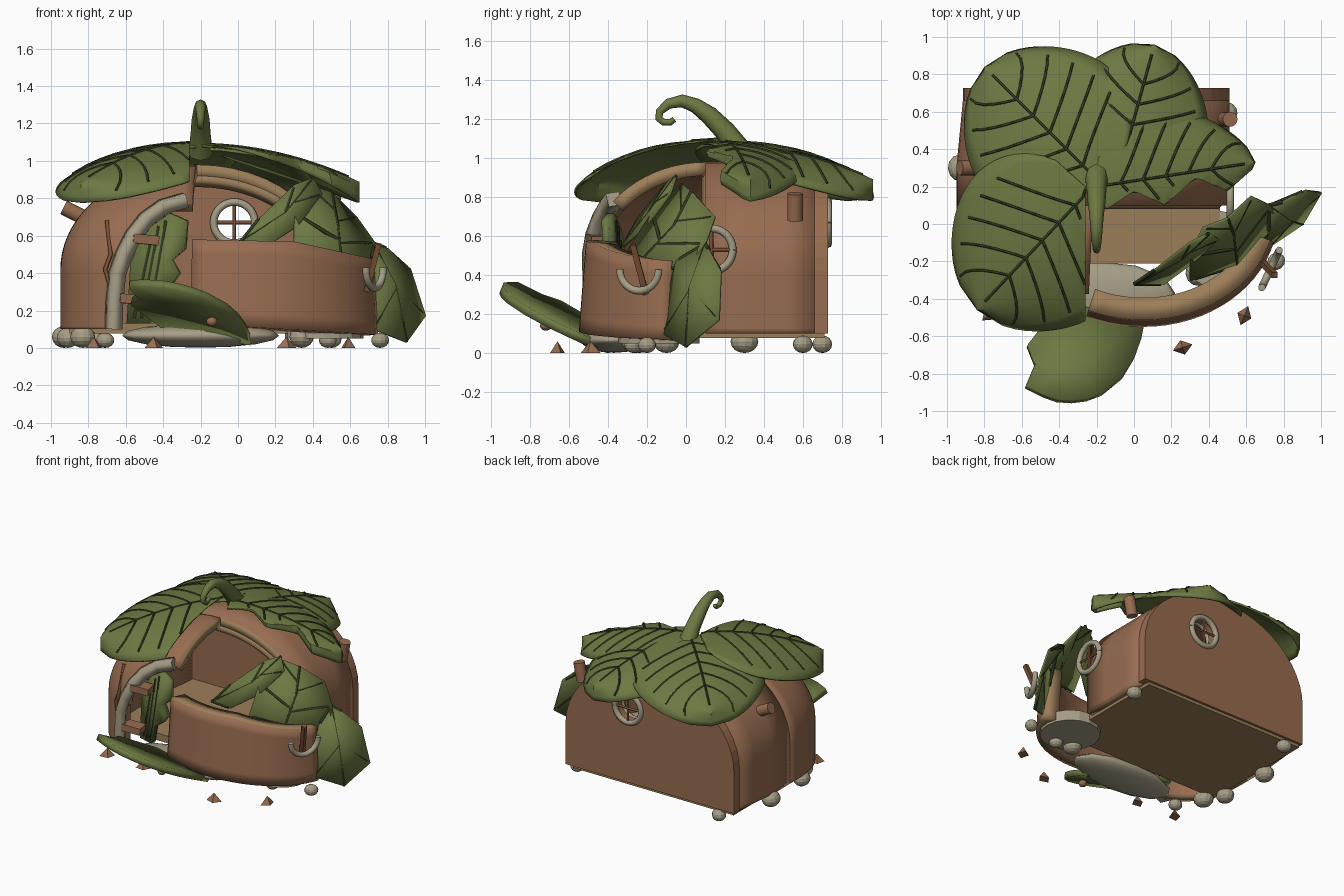
import bpy, bmesh, random
from math import sin, cos, pi, radians, sqrt
from mathutils import Vector as V, Matrix

if "Cube" in bpy.data.objects:
    bpy.data.objects.remove(bpy.data.objects["Cube"])

random.seed(4)

def mat(name, c):
    m = bpy.data.materials.new(name)
    m.diffuse_color = (*c, 1)
    m.use_nodes = True
    m.node_tree.nodes["Principled BSDF"].inputs["Base Color"].default_value = m.diffuse_color
    return m

BROWN, DARK = mat("bark", (.31, .15, .08)), mat("dark_wood", (.2, .085, .04))
TAN, STONE = mat("split_wood", (.33, .21, .10)), mat("stone", (.38, .34, .24))
GREEN, VEIN = mat("leaf", (.15, .19, .055)), mat("vein", (.03, .045, .015))

def finish(name, bm, *mats, angle=35, out=None):
    bmesh.ops.remove_doubles(bm, verts=bm.verts, dist=.0005)
    bmesh.ops.recalc_face_normals(bm, faces=bm.faces)
    if out and sum((f.calc_center_median() - V(out)).dot(f.normal) for f in bm.faces) < 0:
        bmesh.ops.reverse_faces(bm, faces=bm.faces)
    me = bpy.data.meshes.new(name)
    bm.to_mesh(me)
    bm.free()
    ob = bpy.data.objects.new(name, me)
    bpy.context.collection.objects.link(ob)
    for m in mats:
        me.materials.append(m)
    bpy.ops.object.select_all(action='DESELECT')
    bpy.context.view_layer.objects.active = ob
    ob.select_set(True)
    if angle:
        bpy.ops.object.shade_smooth_by_angle(angle=radians(angle))
    return ob

def solid(ob, t, offset=-1, rim=0):
    s = ob.modifiers.new("thickness", 'SOLIDIFY')
    s.thickness, s.offset, s.material_offset_rim = t, offset, rim
    return ob

def grid(name, fn, us, vs, *mats, keep=None, out=None):
    bm = bmesh.new()
    g = [[bm.verts.new(fn(u, v)) for v in vs] for u in us]
    for i in range(len(us) - 1):
        for j in range(len(vs) - 1):
            q = [g[i][j], g[i + 1][j], g[i + 1][j + 1], g[i][j + 1]]
            if keep is None or keep(sum((w.co for w in q), V()) / 4):
                bm.faces.new(q)
    bmesh.ops.delete(bm, geom=[w for w in bm.verts if not w.link_faces], context='VERTS')
    return finish(name, bm, *mats, out=out)

def steps(a, b, n):
    return [a + (b - a) * i / n for i in range(n + 1)]

def tube(name, paths, r, m, radii=None, smooth=False):
    cu = bpy.data.curves.new(name, 'CURVE')
    cu.dimensions, cu.bevel_depth, cu.bevel_resolution, cu.use_fill_caps = '3D', r, 2 if smooth else 0, True
    for p in paths:
        sp = cu.splines.new('POLY')
        sp.points.add(len(p) - 1)
        for i, c in enumerate(p):
            sp.points[i].co = (*c, 1)
            sp.points[i].radius = radii[i] if radii else 1
    cu.materials.append(m)
    ob = bpy.data.objects.new(name, cu)
    bpy.context.collection.objects.link(ob)

def prim(name, kind, loc, size, m, rot=(0, 0, 0), angle=35):
    bm = bmesh.new()
    if kind == 'box':
        bmesh.ops.create_cube(bm, size=1)
    elif kind == 'ball':
        bmesh.ops.create_uvsphere(bm, u_segments=12, v_segments=8, radius=.5)
    else:
        bmesh.ops.create_cone(bm, cap_ends=True, segments=16 if kind == 'drum' else 4, radius1=.5,
                              radius2=.5 if kind == 'drum' else 0, depth=1)
    ob = finish(name, bm, m, angle=angle)
    ob.location, ob.scale, ob.rotation_euler = loc, size, rot
    return ob

# House shell: barrel at the back, squarish rounded dome at the front left
CX, CY, A, B, Z0, ZS, ZH, N = -.22, .1, .73, .62, .1, .42, .56, 3.1

def prof(v):
    if v < 0:
        return 1, ZS + (ZS - Z0) * v
    return cos(v * pi / 2), ZS + ZH * sin(v * pi / 2)

def barrel(u, v):
    s, z = prof(1 - abs(v))
    taper = .035 * min(1, max(0, u - .3) / .36)
    return CX + .5 * taper + (s if v > 0 else -s) * (A - .5 * taper), u, z

def dome(u, v):
    s, z = prof(v)
    return CX - s * A * abs(cos(u)) ** (2 / N), CY - s * B * abs(sin(u)) ** (2 / N), z

def front_y(x, z):
    s = 1 if z < ZS else sqrt(max(0, 1 - ((z - ZS) / ZH) ** 2))
    return CY - B * max(0, s ** N - abs((x - CX) / A) ** N) ** (1 / N)

def not_door(c):
    return (c.x + .2) ** 2 / .2 + max(0, c.z - .3) ** 2 / .25 >= 1 or c.y > -.15

solid(grid("barrel_wall", barrel, [.1, .3, .5, .66], steps(-2, 2, 48), BROWN, TAN, out=(CX, .4, .3)), .07, rim=1)
solid(grid("front_left_wall", dome, steps(pi, pi * .502, 32), steps(-1, 1, 36), BROWN, TAN,
           keep=not_door, out=(CX, .1, .3)), .07, rim=1)
bm = bmesh.new()
f = bm.faces.new([bm.verts.new(barrel(.66, v)) for v in steps(-2, 2, 48)])
r = bmesh.ops.extrude_face_region(bm, geom=[f])
bmesh.ops.translate(bm, verts=[g for g in r['geom'] if isinstance(g, bmesh.types.BMVert)], vec=(0, .068, 0))
back = finish("back_wall", bm, BROWN, angle=0)
cut = prim("window_cutter", 'drum', (-.02, .7, .67), (.2, .2, .4), DARK, (pi / 2, 0, 0))
cut.hide_render = cut.hide_viewport = True
b = back.modifiers.new("window_hole", 'BOOLEAN')
b.object, b.operation, b.solver = cut, 'DIFFERENCE', 'EXACT'

# Tan arch beam inside the broken edge
tube("arch_beam", [[(CX + .67 * cos(a), .12, .42 + .48 * sin(a)) for a in steps(0, pi * .52, 18)]], .04, TAN)

# Floor, drum plinth and doorstep
prim("floor", 'box', (CX, .25, .105), (1.36, .92, .055), TAN)
prim("stone_drum", 'drum', (.46, -.14, .09), (.42, .42, .08), STONE, angle=15)
prim("doorstep", 'ball', (-.2, -.37, .066), (.84, .34, .13), STONE)

# Fallen piece of front wall, tilted down to the right
def fallen(u, v):
    x, y = .05 + .72 * cos(u) * (1 - .03 * v), .05 - .6 * sin(u) * (1 - .06 * v)
    top = .58 - .02 * (x + .25) - .2 * max(0, x - .3)
    return x, y, (.13 - .06 * (x + .25)) * (1 - v) + top * v
solid(grid("fallen_wall", fallen, steps(radians(115), radians(14), 20), steps(0, 1, 6), BROWN, TAN,
           out=(.05, .2, .3)), .12, rim=1)

# Windows: ring with cross bars
def window(name, loc, yaw, arc=(0, 2 * pi), bars=True):
    M = Matrix.Translation(loc) @ Matrix.Rotation(yaw, 4, 'Z')
    tube(name + "_ring", [[M @ V((.11 * cos(a), 0, .11 * sin(a))) for a in steps(*arc, 28)]], .02, STONE, smooth=True)
    if bars:
        tube(name + "_bars", [[M @ V((-.1, 0, 0)), M @ V((.1, 0, 0))], [M @ V((0, 0, -.1)), M @ V((0, 0, .1))]], .01, DARK)
window("back_window", (-.02, .73, .67), 0)
window("back_window_inner", (-.02, .65, .67), 0, bars=False)
window("side_window", (.515, .13, .53), pi / 2)
window("fallen_window", (.73, -.24, .43), radians(65), (pi, 2 * pi), bars=False)

# Roof leaves: broad blades draped over the house
def leaf(name, base, tip, half, lift, clip, e=.6):
    base, tip = V(base), V(tip)
    d = tip - base
    p = V((-d.y, d.x)).normalized()
    def flat(t, u):
        return base + d * t + p * (half * max(0, sin(pi * min(1, t) ** .8)) ** e * u)
    def at(t, u):
        q = flat(t, u)
        x, y = clip(q.x, q.y)
        dd = (x + .22) ** 2 + (y - .2) ** 2
        return V((x, y, 1.085 - .26 * dd - .11 * u * u * t + lift))
    solid(grid(name, at, steps(0, 1, 28), steps(-1, 1, 12), GREEN, out=(CX, .2, 0)), .014)
    up = V((0, 0, .001))
    veins = [[at(t, 0) + up for t in steps(.02, .93, 14)]]
    for t in steps(.15, .72, 4):
        for s in (-1, 1):
            ks = [(t + .2 * k, s * .82 * k) for k in steps(0, 1, 5)]
            pts = [at(*k) + up for k in ks if (V(clip(*flat(*k))) - flat(*k)).length < .002]
            if len(pts) > 1:
                veins.append(pts)
    tube(name + "_veins", veins, .007, VEIN)

def zig(x):
    return .12 + .22 * max(0, x) + .055 * (abs((x * 6) % 2 - 1) * 2 - 1)
leaf("roof_leaf_back", (-.1, .2), (.11, .96), .41, -.014, lambda x, y: (x, y), .5)
leaf("roof_leaf_back_left", (-.18, .22), (-.8, .84), .47, 0, lambda x, y: (x, y), .5)
leaf("roof_leaf_right", (-.2, .2), (.65, .33), .36, .004, lambda x, y: (x, max(y, zig(x))))
leaf("roof_leaf_left", (-.22, .2), (-.84, -.46), .5, .014, lambda x, y: (min(x, -.26), y), .48)

# Curled stem
tube("stem", [[(-.2, y, z) for y, z in ((.27, 1.04), (.2, 1.14), (.12, 1.22), (.05, 1.27), (-.02, 1.295), (-.09, 1.28),
     (-.135, 1.24), (-.14, 1.205), (-.115, 1.185), (-.08, 1.185), (-.06, 1.2))]], .06, GREEN,
     [1.1, .9, .8, .65, .55, .45, .35, .32, .3, .28, .25], smooth=True)

# Torn leaves and door halves as bowed plates
def plate(name, pts, t, m, rib=None, bow=(0, 0, 0)):
    pts = [V(q) for q in pts]
    c = sum(pts, V()) / len(pts) + V(bow)
    bm = bmesh.new()
    vs, cv = [bm.verts.new(q) for q in pts], bm.verts.new(c)
    for i in range(len(vs)):
        bm.faces.new((vs[i - 1], vs[i], cv))
    solid(finish(name, bm, m, angle=50), t, 0)
    if rib:
        a, e = pts[rib[0]], pts[rib[1]]
        spine = lambda k: a.lerp(c, 2 * k) if k < .5 else c.lerp(e, 2 * k - 1)
        lines = [[a, c, e]]
        for i, q in enumerate(pts):
            if i not in rib:
                k = (q - a).dot(e - a) / (e - a).length_squared
                lines += [[spine(max(0, k - .3)), spine(max(0, k - .3)).lerp(q, .9)]]
        tube(name + "_veins", lines, t * .75, VEIN)

plate("fallen_leaf_main", [(.3, -.3, .52), (.3, -.17, .72), (.37, -.02, .87), (.5, .03, .83), (.63, .15, .7),
      (.73, .1, .56), (.76, 0, .42), (.55, -.22, .48)], .014, GREEN, (7, 3), (.015, -.01, .01))
plate("fallen_leaf_hanging", [(.72, .1, .56), (.8, .12, .53), (.92, .18, .42), (1, .17, .17), (.9, 0, .03),
      (.72, -.12, .1), (.7, -.09, .3), (.72, -.05, .47)], .014, GREEN, (0, 4), (.03, -.02, .01))
plate("fallen_leaf_inner", [(0, -.32, .56), (.12, -.24, .7), (.3, -.1, .87), (.4, -.05, .91), (.45, -.08, .82),
      (.32, -.2, .65), (.16, -.32, .55)], .014, GREEN, (0, 3))
plate("fallen_door", [(x, y, max(.03, -.141 - .206 * x - .42 * y)) for x, y in ((-.58, -.87), (-.48, -.92), (-.41, -.945),
      (-.33, -.95), (-.25, -.94), (-.17, -.91), (-.06, -.82), (.0, -.72), (.035, -.62), (.07, -.45), (-.4, -.43),
      (-.57, -.65), (-.53, -.75))], .045, GREEN)
prim("door_knob", 'ball', (-.14, -.72, .14), (.06, .06, .05), BROWN)
door = lambda x, z: (x, -.36 - .3 * (x + .45), z)
plate("hanging_door", [door(x, z) for x, z in ((-.59, .13), (-.47, .13), (-.44, .27), (-.36, .33), (-.31, .4), (-.35, .47),
      (-.28, .53), (-.27, .68), (-.36, .72), (-.5, .62), (-.57, .45))], .04, GREEN)
tube("hanging_door_planks", [[door(x, .16), door(x + .09, h)] for x, h in ((-.55, .58), (-.51, .65), (-.47, .68))],
     .027, VEIN)
for z, x in ((.58, -.5), (.26, -.57)):
    prim("door_hinge", 'box', (x, -.45, z), (.14, .1, .05), BROWN, (0, .1, .2))

# Door frame and crack following the front wall
tube("door_frame", [[(x, front_y(x, z) - .005, z) for x, z in ((-.665, .1), (-.66, .25), (-.645, .4), (-.61, .5),
     (-.56, .6), (-.49, .69), (-.4, .755), (-.28, .79))]], .05, STONE)
tube("wall_crack", [[(x, front_y(x, z) - .008, z) for x, z in ((-.7, .68), (-.68, .5), (-.71, .42), (-.68, .32),
     (-.7, .18))]], .012, DARK)

# Branch stubs on the walls
prim("branch_stub_right", 'drum', (.5, .56, .75), (.08, .08, .14), BROWN, (0, .2, 0))
prim("branch_stub_left", 'drum', (-.87, .3, .72), (.08, .08, .14), BROWN, (0, -1.1, 0))
prim("broken_post", 'box', (.72, -.24, .43), (.03, .03, .27), DARK, (.25, .25, 0))

# Foundation stones and splinters
for x, y, s in ((.5, .6, .1), (-.77, .7, .1), (-.93, .3, .13), (-.91, -.1, .12), (-.83, -.24, .13), (-.71, -.4, .09),
                (.34, -.26, .13), (.48, -.27, .09), (.76, -.2, .09)):
    prim("foundation_stone", 'ball', (x, y, s * .45), (s * 1.1, s, s * .9), STONE, (0, 0, x * 5), 20)
for x, y in ((-.77, -.48), (.26, -.66), (.59, -.49), (-.45, -.5)):
    prim("splinter", 'shard', (x, y, .03), (.11, .08, .06), BROWN, (0, 0, random.random() * 3), 10)
